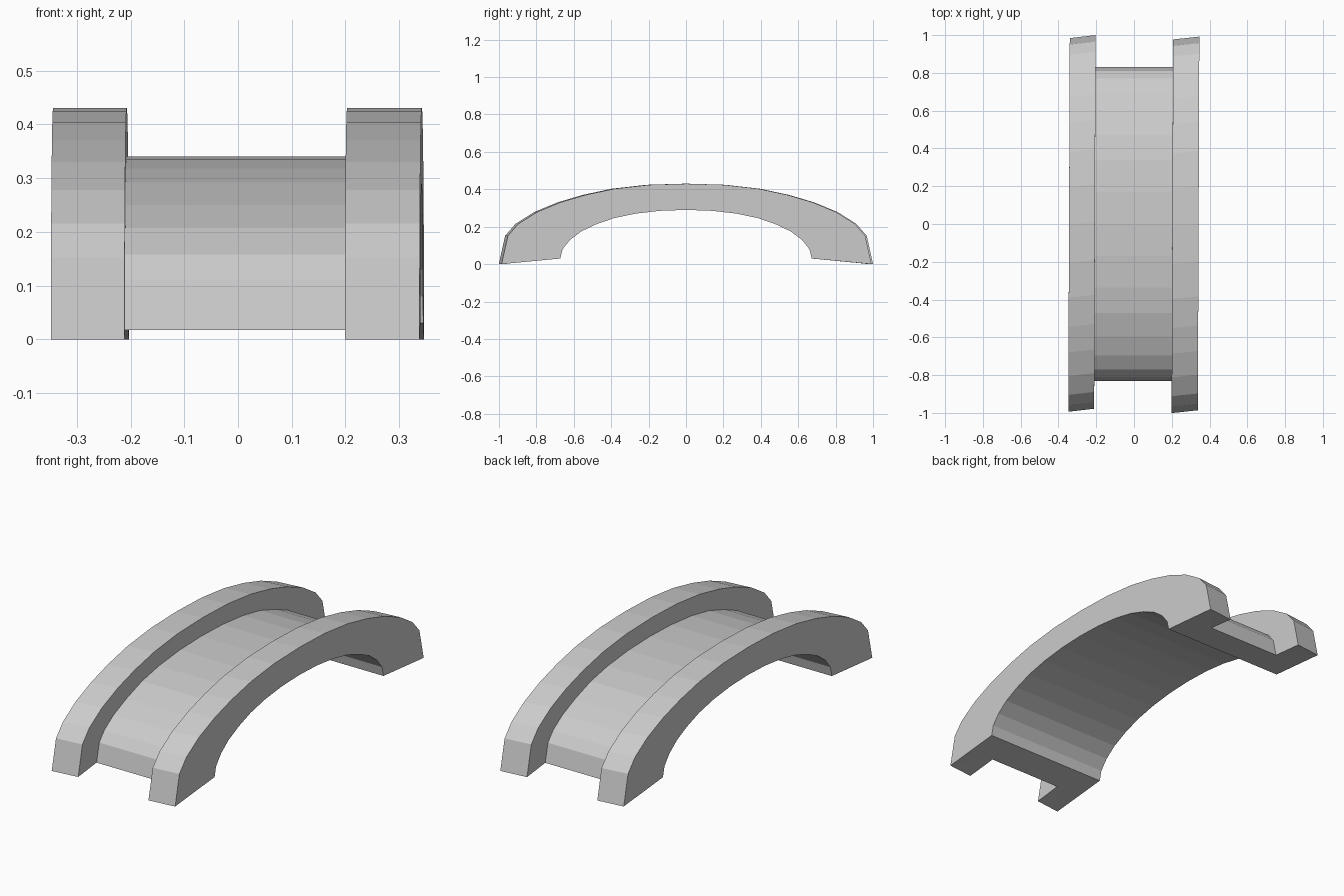
import bpy, bmesh

if "Cube" in bpy.data.objects:
    bpy.data.objects.remove(bpy.data.objects["Cube"])

# Half-arch curves (y, z) from foot to crown: flange rim, channel floor, underside
RIM = [(.989, .0), (.955, .152), (.90, .215), (.80, .278), (.675, .33),
       (.54, .37), (.385, .403), (.2, .424), (0, .43)]
FLOOR = [(.832, .017), (.81, .11), (.77, .158), (.695, .207), (.595, .25),
         (.47, .292), (.335, .318), (.17, .335), (0, .34)]
UNDER = [(.672, .03), (.66, .08), (.62, .13), (.56, .175), (.48, .213),
         (.385, .246), (.27, .27), (.14, .285), (0, .29)]


def full(half):
    """Mirror a half curve into a whole arch."""
    return half + [(-y, z) for y, z in reversed(half[:-1])]


# Channel cross-section: (x, curve, slight lengthwise skew of the rims)
SECTION = [(-.344, UNDER, 0), (-.344, RIM, -.005), (-.207, RIM, .011),
           (-.207, FLOOR, 0), (.203, FLOOR, 0), (.203, RIM, -.012),
           (.342, RIM, .003), (.342, UNDER, 0)]

# Sweep the section along the arch
bm = bmesh.new()
rows = [[bm.verts.new((x + .004 * y, y + skew, z)) for y, z in full(curve)]
        for x, curve, skew in SECTION]
n = len(rows)
for a in range(n):
    r, s = rows[a], rows[(a + 1) % n]
    for i in range(len(r) - 1):
        bm.faces.new((r[i], r[i + 1], s[i + 1], s[i]))

# Feet: left flange, web and right flange at both ends, sharing the floor line
for end in (0, -1):
    v = [r[end] for r in rows]
    bm.faces.new(v)
bmesh.ops.triangulate(bm, faces=[f for f in bm.faces if len(f.verts) > 4])
bmesh.ops.recalc_face_normals(bm, faces=bm.faces)

mesh = bpy.data.meshes.new("channel_arch")
bm.to_mesh(mesh)
bm.free()
bpy.context.collection.objects.link(bpy.data.objects.new("channel_arch", mesh))
